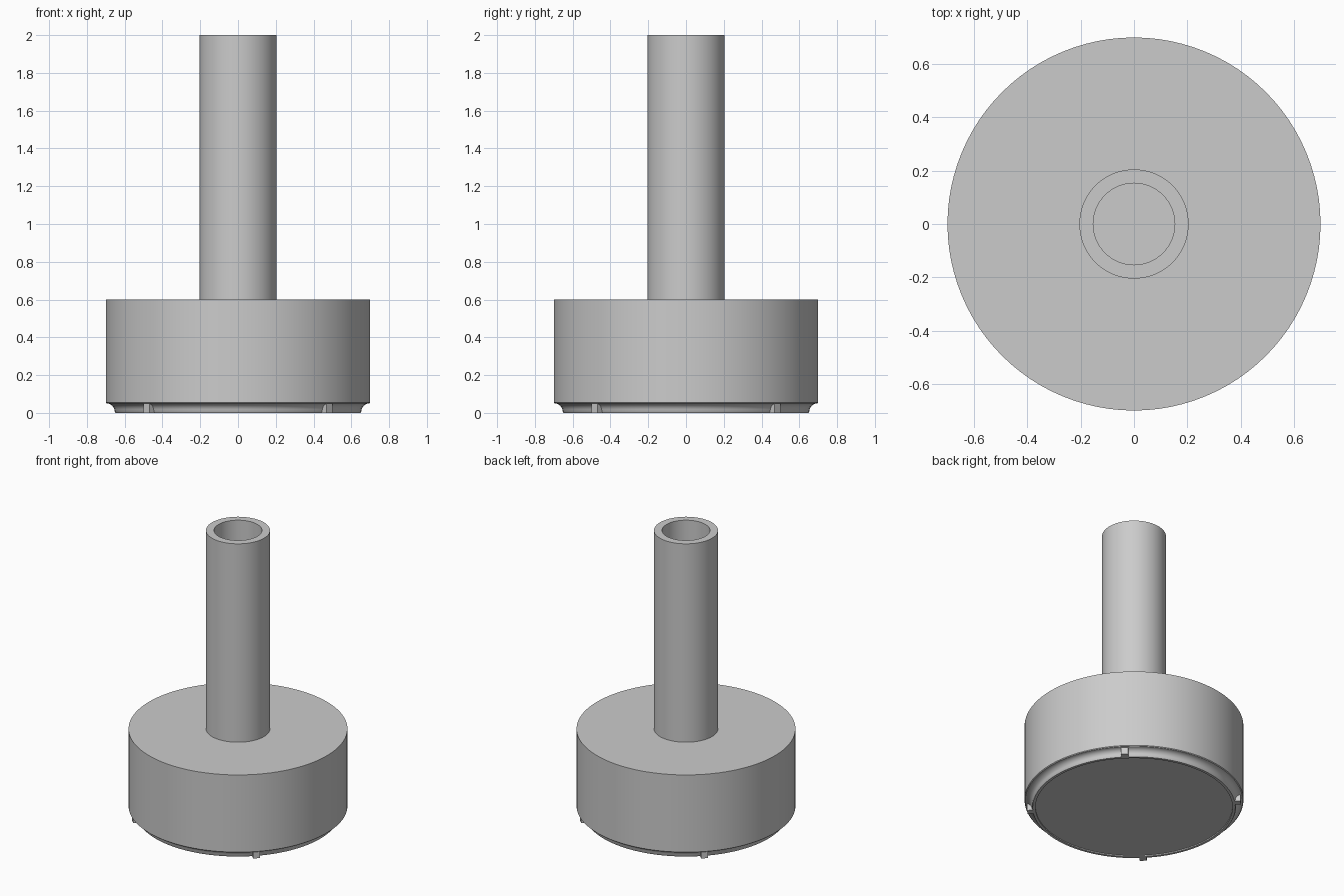
import bpy
import math

SEGMENTS = 96

cube = bpy.data.objects.get("Cube")
if cube:
    bpy.data.objects.remove(cube)

# Single grey finish
grey = bpy.data.materials.new("plain grey")
grey.use_nodes = True
colour = (0.6, 0.6, 0.6, 1)
grey.diffuse_color = colour
grey.node_tree.nodes["Principled BSDF"].inputs["Base Color"].default_value = colour


def finish(obj, name):
    obj.name = name
    obj.data.materials.append(grey)
    bpy.ops.object.select_all(action="DESELECT")
    obj.select_set(True)
    bpy.context.view_layer.objects.active = obj
    bpy.ops.object.shade_smooth_by_angle(angle=math.radians(30))


def lathe(name, profile):
    """Spin (radius, height) points about z; zero radius closes on the axis."""
    verts, rings, faces = [], [], []
    for r, z in profile:
        count = SEGMENTS if r > 0 else 1
        rings.append([len(verts) + i for i in range(count)])
        for i in range(count):
            a = math.tau * i / SEGMENTS
            verts.append((r * math.cos(a), r * math.sin(a), z))
    for low, high in zip(rings, rings[1:]):
        for i in range(SEGMENTS):
            j = (i + 1) % SEGMENTS
            if len(low) == 1:
                faces.append((low[0], high[j], high[i]))
            elif len(high) == 1:
                faces.append((low[i], low[j], high[0]))
            else:
                faces.append((low[i], low[j], high[j], high[i]))
    mesh = bpy.data.meshes.new(name)
    mesh.from_pydata(verts, [], faces)
    obj = bpy.data.objects.new(name, mesh)
    bpy.context.collection.objects.link(obj)
    finish(obj, name)


# Drum and hollow stem in one turned body, with a concave cove above the foot rim
cove = [(0.695 - 0.042 * math.cos(a), 0.008 + 0.042 * math.sin(a))
        for a in (math.radians(15 * k) for k in range(7))]
lathe("drum_and_stem",
      [(0, 0.008), (0.63, 0.008), (0.63, 0), (0.648, 0)] + cove +
      [(0.70, 0.055), (0.70, 0.6), (0.205, 0.6), (0.205, 2),
       (0.153, 2), (0.153, 0.6), (0, 0.6)])

# Four small locating tabs on the diagonals under the drum
for k in range(4):
    a = math.radians(45 + 90 * k)
    bpy.ops.mesh.primitive_cube_add(
        size=1, location=(0.665 * math.cos(a), 0.665 * math.sin(a), 0.027),
        rotation=(0, 0, a))
    tab = bpy.context.object
    tab.scale = (0.04, 0.045, 0.054)
    bpy.ops.object.transform_apply(location=False, rotation=False, scale=True)
    finish(tab, f"foot_tab_{k + 1}")
